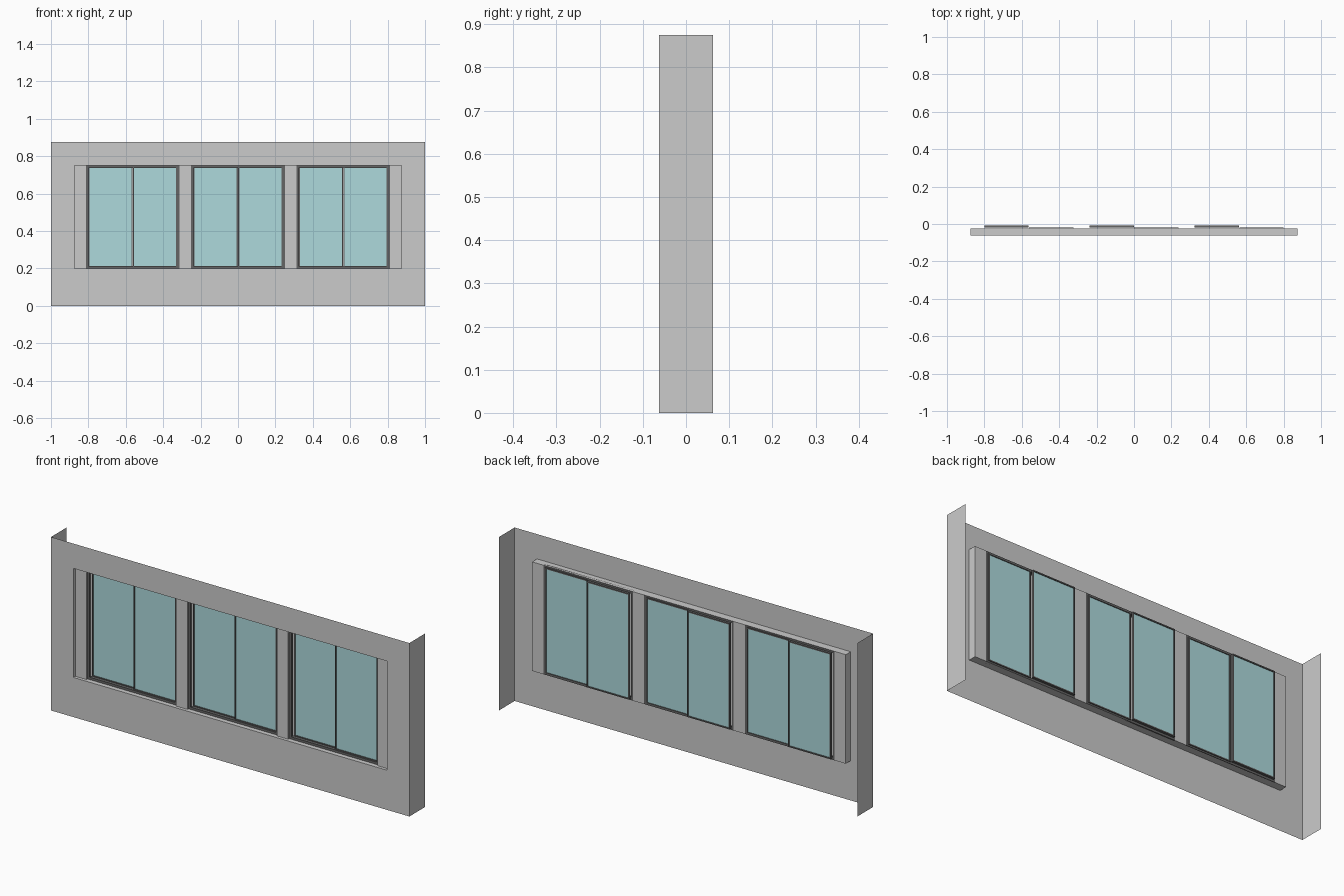
import bpy, bmesh

if "Cube" in bpy.data.objects:
    bpy.data.objects.remove(bpy.data.objects["Cube"])

FRONT = -0.0625          # wall plane
REVEAL = -0.0235         # back edge of the window recess
HX, Z0, Z1, H = 0.875, 0.2, 0.75, 0.875


def material(name, rgb):
    m = bpy.data.materials.new(name)
    m.diffuse_color = (*rgb, 1)
    m.use_nodes = True
    m.node_tree.nodes["Principled BSDF"].inputs["Base Color"].default_value = m.diffuse_color
    return m


dark = material("dark_frame", (0.13, 0.13, 0.13))
teal = material("glass", (0.42, 0.70, 0.72))


def make(name, build, mat=None):
    bm = bmesh.new()
    build(bm)
    me = bpy.data.meshes.new(name)
    bm.to_mesh(me)
    bm.free()
    ob = bpy.data.objects.new(name, me)
    bpy.context.collection.objects.link(ob)
    if mat:
        me.materials.append(mat)
    return ob


def rect(x0, x1, z0, z1):
    return [(x0, z0), (x1, z0), (x1, z1), (x0, z1)]


def loop(bm, pts, y):
    return [bm.verts.new((x, y, z)) for x, z in pts]


def bridge(bm, a, b):
    for i in range(4):
        j = (i + 1) % 4
        bm.faces.new((a[i], a[j], b[j], b[i]))


def box(name, x0, x1, y0, y1, z0, z1, mat=None):
    def build(bm):
        a = loop(bm, rect(x0, x1, z0, z1), y0)
        b = loop(bm, rect(x0, x1, z0, z1), y1)
        bm.faces.new(a)
        bm.faces.new(b[::-1])
        bridge(bm, b, a)
    return make(name, build, mat)


def frame(name, x0, x1, z0, z1, y0, y1, w, mat):
    def build(bm):
        outer, inner = rect(x0, x1, z0, z1), rect(x0 + w, x1 - w, z0 + w, z1 - w)
        a, b = loop(bm, outer, y0), loop(bm, inner, y0)
        c, d = loop(bm, inner, y1), loop(bm, outer, y1)
        for p, q in ((a, b), (b, c), (c, d), (d, a)):
            bridge(bm, p, q)
    return make(name, build, mat)


# Open-backed wall sheet with hole, recess and two side returns
def wall(bm):
    a = loop(bm, rect(-1, 1, 0, H), FRONT)
    b = loop(bm, rect(-HX, HX, Z0, Z1), FRONT)
    c = loop(bm, rect(-HX, HX, Z0, Z1), REVEAL)
    bridge(bm, a, b)
    bridge(bm, b, c)
    d = loop(bm, rect(-1, 1, 0, H), -FRONT)
    bm.faces.new((a[1], d[1], d[2], a[2]))
    bm.faces.new((a[3], d[3], d[0], a[0]))
    bmesh.ops.delete(bm, geom=[v for v in bm.verts if not v.link_faces], context='VERTS')


make("wall", wall)

# Upright posts
for i, x in enumerate((-HX, -0.3125, 0.25, HX - 0.0625)):
    box(f"post_{i}", x, x + 0.0625, -0.047, -0.0235, Z0, Z1)

# Three sliding windows, each with a fixed frame and two staggered sashes
for i, cx in enumerate((-0.5625, 0, 0.5625)):
    frame(f"window_frame_{i}", cx - 0.25, cx + 0.25, Z0, Z1, -0.039, REVEAL, 0.012, dark)
    for side, x0, x1, y0 in (("left", -0.238, -0.001, -0.0195), ("right", 0.001, 0.238, -0.031)):
        y1 = y0 + 0.0117
        frame(f"{side}_sash_{i}", cx + x0, cx + x1, Z0 + 0.008, Z1 - 0.008, y0, y1, 0.006, dark)
        box(f"{side}_glass_{i}", cx + x0 + 0.006, cx + x1 - 0.006,
            y0 + 0.004, y1 - 0.004, Z0 + 0.014, Z1 - 0.014, teal)
